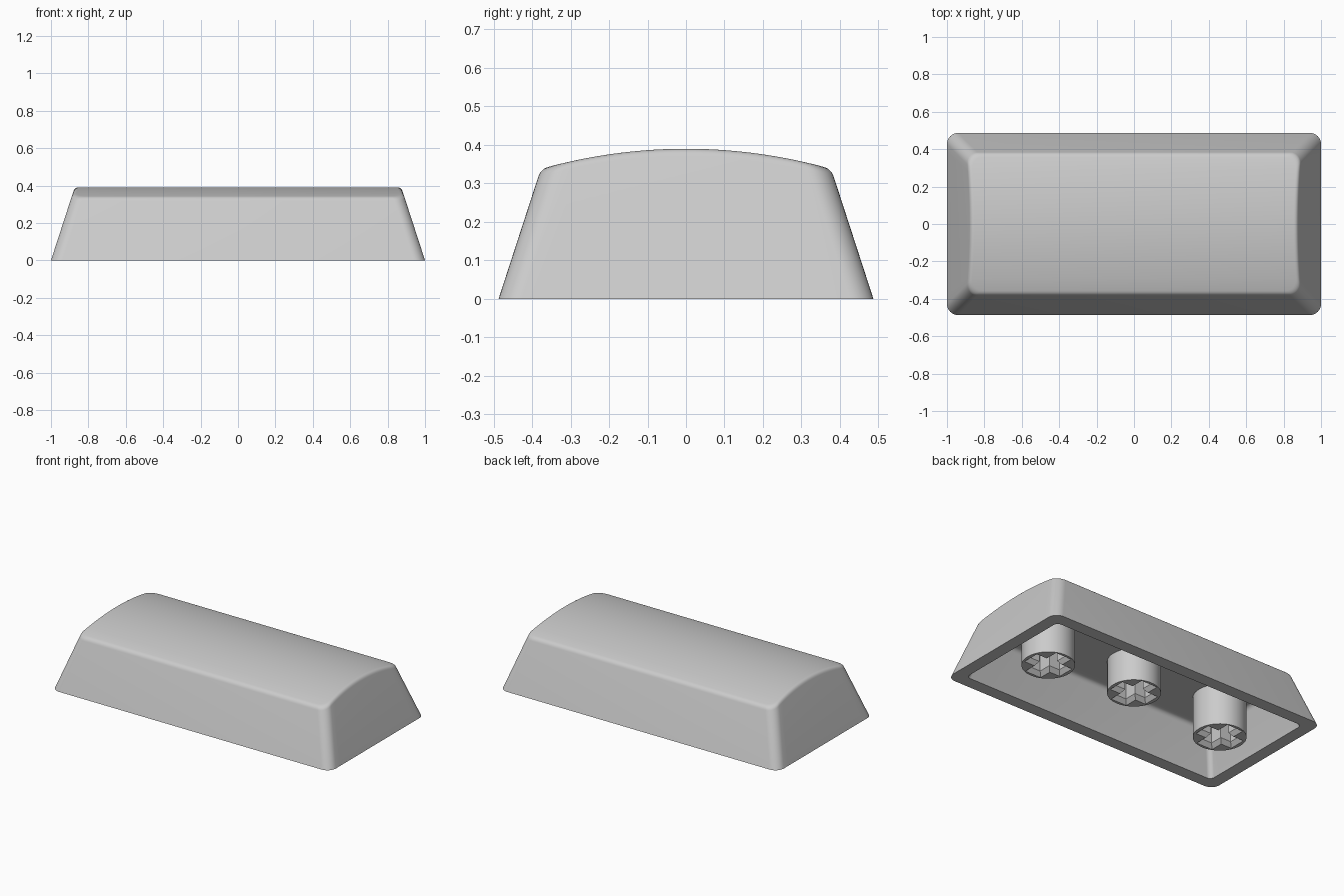
import bpy, bmesh, math

if "Cube" in bpy.data.objects:
    bpy.data.objects.remove(bpy.data.objects["Cube"])

HALF_X, HALF_Y = 1.0, 0.487      # outer footprint
TAPER = 0.325                    # inward lean of the walls per unit of height
PEAK, ARC_R = 0.39, 1.38         # crown height and radius of the arched top
WALL = 0.08                      # shell thickness
CEILING = 0.262                  # height of the flat ceiling inside

grey = bpy.data.materials.new("light grey plastic")
grey.diffuse_color = (0.6, 0.6, 0.6, 1)
grey.use_nodes = True
grey.node_tree.nodes["Principled BSDF"].inputs["Base Color"].default_value = grey.diffuse_color


def finish(bm, name):
    bmesh.ops.recalc_face_normals(bm, faces=bm.faces)
    me = bpy.data.meshes.new(name)
    bm.to_mesh(me)
    bm.free()
    ob = bpy.data.objects.new(name, me)
    bpy.context.collection.objects.link(ob)
    me.materials.append(grey)
    bpy.ops.object.select_all(action='DESELECT')
    ob.select_set(True)
    bpy.context.view_layer.objects.active = ob
    bpy.ops.object.shade_smooth_by_angle(angle=math.radians(30))
    return ob


def outline(inset, r, corner=8, side=20):
    """Rounded rectangle: right half from front to back, then mirrored left half."""
    a, b = HALF_X - inset - r, HALF_Y - inset - r
    right = []
    for i in range(corner + 1):
        t = math.radians(-90 + 90 * i / corner)
        right.append((a + r * math.cos(t), -b + r * math.sin(t)))
    right += [(a + r, -b + 2 * b * i / side) for i in range(1, side)]
    for i in range(corner + 1):
        t = math.radians(90 * i / corner)
        right.append((a + r * math.cos(t), b + r * math.sin(t)))
    return right + [(-x, y) for x, y in reversed(right)]


def crown(y):
    return PEAK - ARC_R + math.sqrt(ARC_R ** 2 - y * y)


def ceiling(y):
    return CEILING


def skin(offset, r, fillet, top, steps=6):
    """Rings of one surface: foot, leaning wall, rounded shoulder."""
    n = len(outline(offset, r))
    columns = []
    for k in range(n):
        def at(z, extra=0.0):
            return outline(offset + TAPER * z + extra, r)[k]
        z = 0.3
        for _ in range(6):               # where the wall meets the top
            z = top(at(z)[1])
        p1 = (*at(z), z)
        p0 = (*at(z - fillet), z - fillet)
        x, y = at(z, fillet)
        p2 = (x, y, top(y))
        col = [(*at(0), 0.0)]
        for s in range(steps + 1):
            t = s / steps
            col.append(tuple((1 - t) ** 2 * a + 2 * t * (1 - t) * b + t * t * c
                             for a, b, c in zip(p0, p1, p2)))
        columns.append(col)
    return [list(ring) for ring in zip(*columns)]


def cap(bm, ring):
    n = len(ring)
    for i in range(n // 2 - 1):
        bm.faces.new((ring[i], ring[i + 1], ring[n - 2 - i], ring[n - 1 - i]))


def bridge(bm, rings):
    for lo, hi in zip(rings, rings[1:]):
        for i in range(len(lo)):
            j = (i + 1) % len(lo)
            bm.faces.new((lo[i], lo[j], hi[j], hi[i]))


# hollow shell: inner skin from the ceiling down, then outer skin up to the crown
bm = bmesh.new()
rings = skin(WALL, 0.03, 0.025, ceiling)[::-1] + skin(0, 0.06, 0.02, crown)
rings = [[bm.verts.new(p) for p in ring] for ring in rings]
bridge(bm, rings)
cap(bm, rings[0])
cap(bm, rings[-1])
finish(bm, "keycap_shell")


def cross(grow):
    """Plus-shaped outline, enlarged all round by grow."""
    ax, wx = 0.112 + grow, 0.035 + grow      # arm along x: half length, half width
    ay, wy = 0.117 + grow, 0.037 + grow      # arm along y
    pts = [(ax, -wx), (ax, wx), (wy, wx), (wy, ay), (-wy, ay), (-wy, wx)]
    return pts + [(-x, -y) for x, y in pts]


def stem(name, cx, foot, radius=0.155, depth=0.215, top=CEILING):
    """Round post with a chamfered cross-shaped socket in its foot."""
    bm = bmesh.new()
    circle = [(radius * math.cos(math.tau * i / 48), radius * math.sin(math.tau * i / 48))
              for i in range(48)]
    rim = []
    for levels, closed in (
            (((circle, foot), (circle, top)), False),
            (((cross(0.0205), foot), (cross(0), foot + 0.027), (cross(0), foot + depth)), True)):
        rings = [[bm.verts.new((cx + x, y, z)) for x, y in pts] for pts, z in levels]
        bridge(bm, rings)
        if closed:
            bm.faces.new(rings[-1])
        first = rings[0]
        rim += [bm.edges.get((first[i - 1], first[i])) for i in range(len(first))]
    bmesh.ops.triangle_fill(bm, edges=rim, use_beauty=True)
    finish(bm, name)


stem("middle_stem", 0.0, 0.054)
for side, label in ((-1, "left"), (1, "right")):
    stem(label + "_stem", side * 0.645, 0.0)
